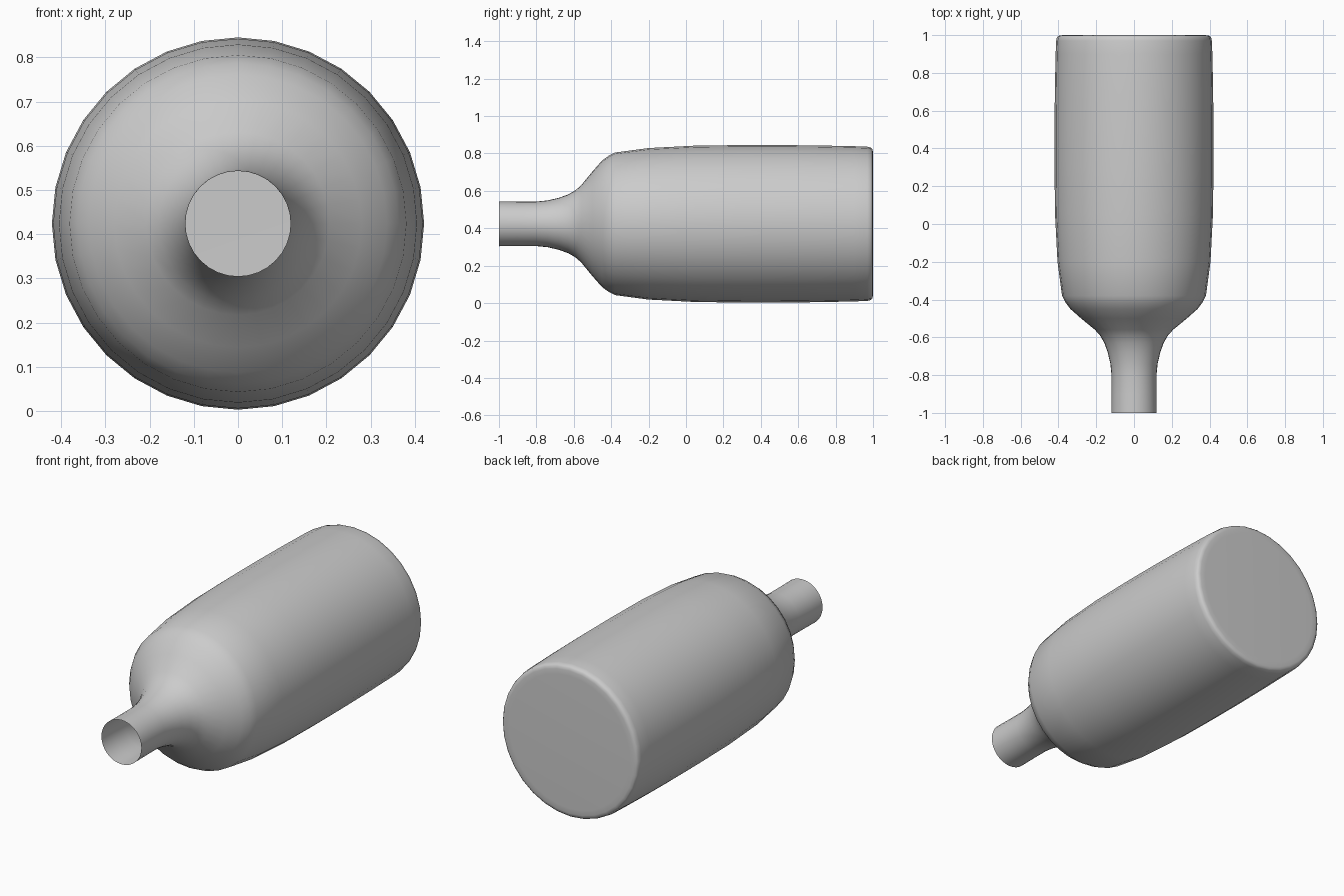
import bpy, bmesh, math

if "Cube" in bpy.data.objects:
    bpy.data.objects.remove(bpy.data.objects["Cube"])

SIDES, CZ = 32, 0.424

# bottle profile from open mouth to base: (y, radius)
profile = [(-1, .12), (-.9, .119), (-.8, .119), (-.74, .125), (-.68, .139), (-.63, .157),
           (-.59, .18), (-.56, .207), (-.5, .28), (-.45, .337), (-.415, .363), (-.38, .381),
           (-.2, .405), (.05, .418), (.3, .421), (.5, .421), (.7, .419), (.9, .415),
           (.97, .412), (.988, .408), (.996, .40), (.999, .387), (1, .36)]

# bottle: lathed single-walled shell, open at the mouth
bm = bmesh.new()
rings = []
for y, r in profile:
    rings.append([bm.verts.new((r * math.sin(2 * math.pi * i / SIDES), y,
                                CZ + r * math.cos(2 * math.pi * i / SIDES)))
                  for i in range(SIDES)])
for a, b in zip(rings, rings[1:]):
    for i in range(SIDES):
        j = (i + 1) % SIDES
        bm.faces.new((a[i], a[j], b[j], b[i]))

# flat base
bm.faces.new(rings[-1])
bmesh.ops.recalc_face_normals(bm, faces=bm.faces)

mesh = bpy.data.meshes.new("bottle")
bm.to_mesh(mesh)
bm.free()
bottle = bpy.data.objects.new("bottle", mesh)
bpy.context.collection.objects.link(bottle)
for p in mesh.polygons:
    p.use_smooth = True
